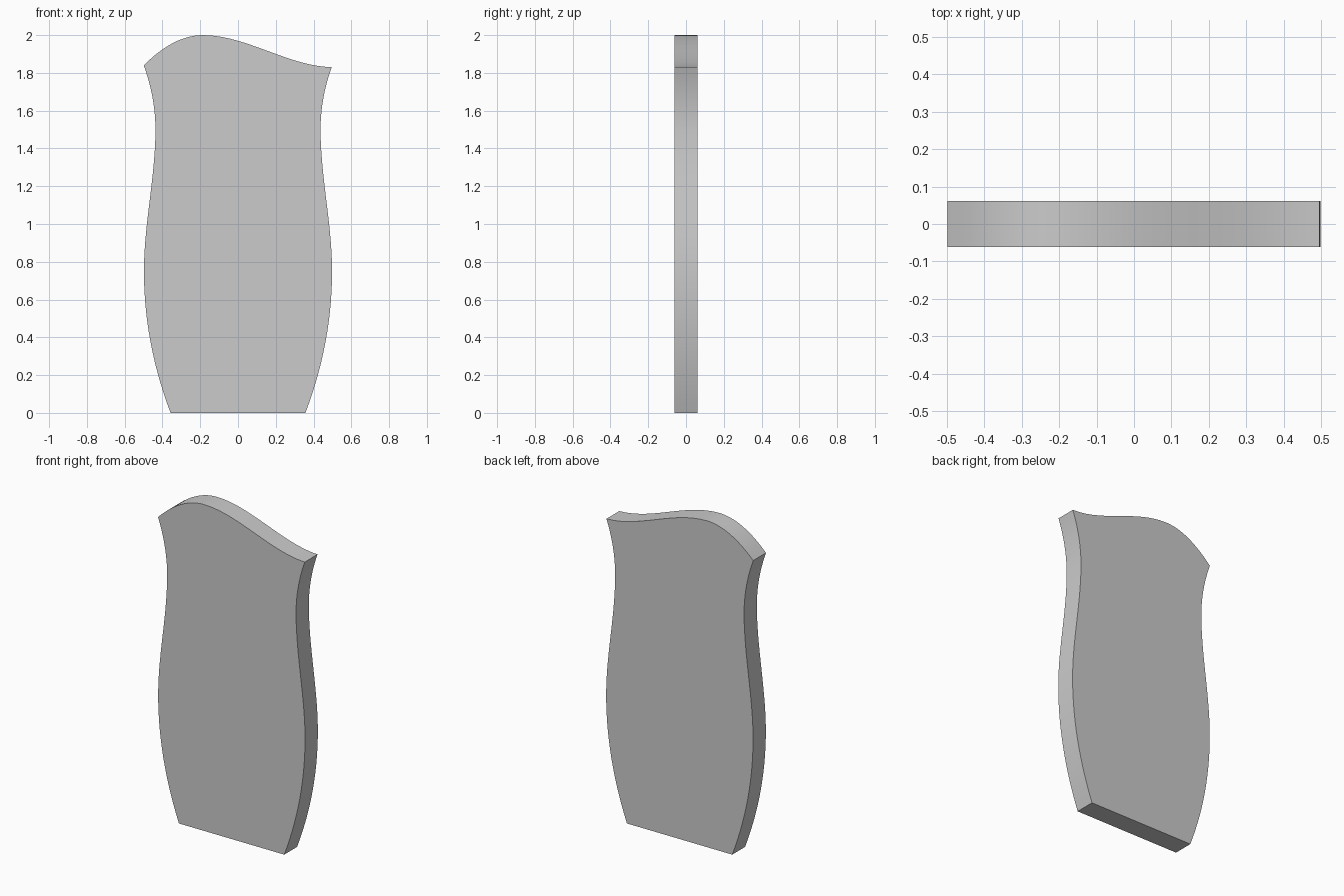
import bpy, bmesh

if "Cube" in bpy.data.objects:
    bpy.data.objects.remove(bpy.data.objects["Cube"])

HALF_DEPTH = 0.062
STEPS = 14


def hermite(keys):
    """Sample a smooth curve through (position, value, slope) keys."""
    pts = []
    for (a, va, sa), (b, vb, sb) in zip(keys, keys[1:]):
        h = b - a
        for i in range(STEPS):
            t = i / STEPS
            v = ((2*t**3 - 3*t**2 + 1) * va + (t**3 - 2*t**2 + t) * h * sa
                 + (3*t**2 - 2*t**3) * vb + (t**3 - t**2) * h * sb)
            pts.append((a + h * t, v))
    pts.append(keys[-1][:2])
    return pts


def side(top_z, top_x):
    # bulging hip, narrow waist, flared shoulder: (z, half width, slope)
    return hermite([(0, 0.357, 0.38), (0.75, 0.498, 0), (1.5, 0.437, 0), (top_z, top_x, 0.36)])


# Outline: right side up, wavy top right to left, left side down
right = [(x, z) for z, x in side(1.83, 0.496)]
top = hermite([(-0.499, 1.84, 1.0), (-0.185, 2.0, 0), (0.496, 1.83, -0.02)])
left = [(-x, z) for z, x in side(1.84, 0.499)]
outline = right + top[::-1][1:-1] + left[::-1]

# Extrude the outline into a flat panel
bm = bmesh.new()
face = bm.faces.new([bm.verts.new((x, -HALF_DEPTH, z)) for x, z in outline])
ext = bmesh.ops.extrude_face_region(bm, geom=[face], use_keep_orig=True)
moved = [v for v in ext["geom"] if isinstance(v, bmesh.types.BMVert)]
bmesh.ops.translate(bm, verts=moved, vec=(0, 2 * HALF_DEPTH, 0))
bmesh.ops.recalc_face_normals(bm, faces=bm.faces)
mesh = bpy.data.meshes.new("curved_panel")
bm.to_mesh(mesh)
bm.free()
panel = bpy.data.objects.new("curved_panel", mesh)
bpy.context.collection.objects.link(panel)

# Smooth rim with crisp edges
bpy.context.view_layer.objects.active = panel
panel.select_set(True)
bpy.ops.object.shade_smooth_by_angle(angle=0.52)
